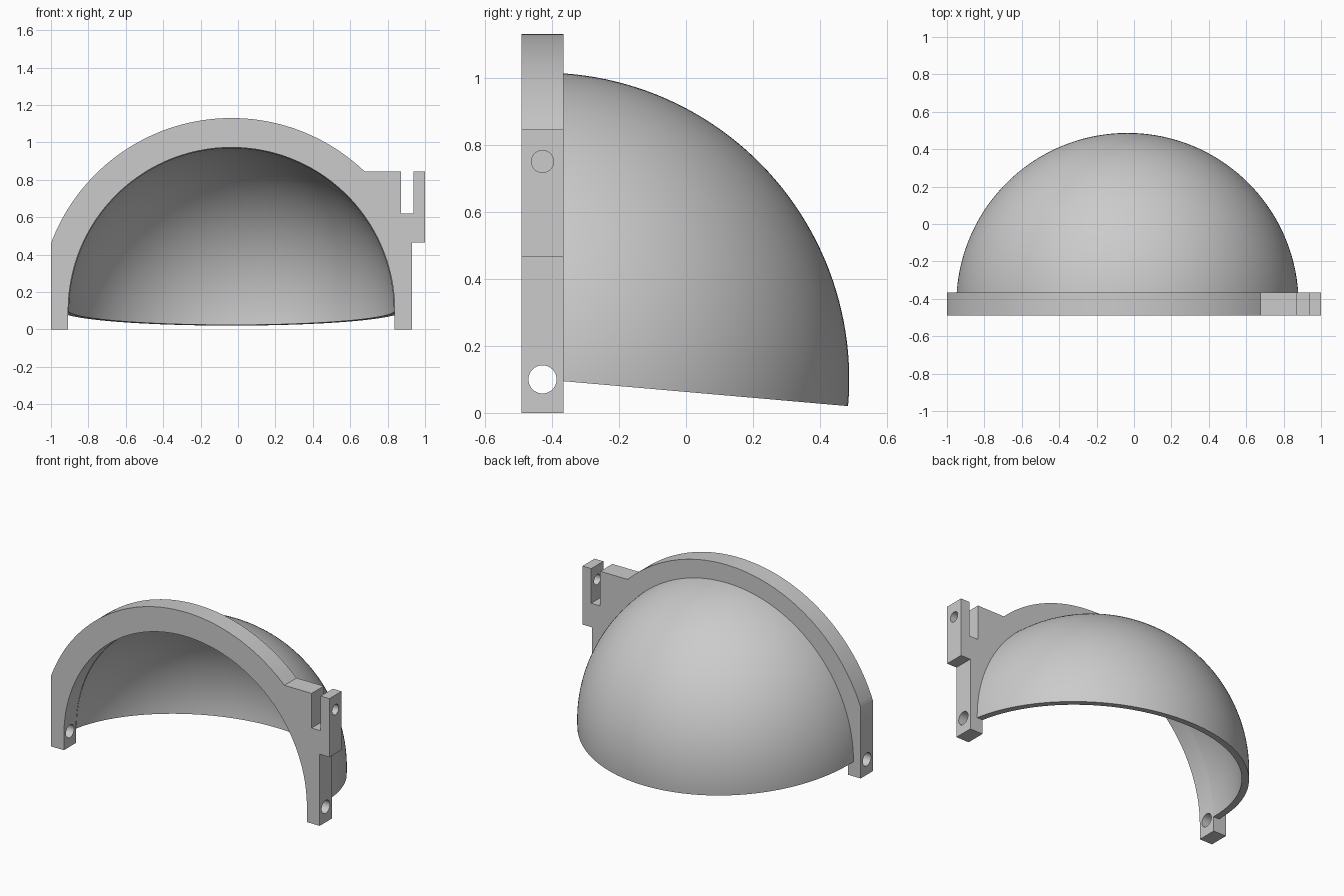
import bpy, bmesh
from math import sin, cos, asin, acos, pi, radians
from mathutils import Matrix, Vector

cube = bpy.data.objects.get("Cube")
if cube:
    bpy.data.objects.remove(cube, do_unlink=True)

CX, CY, CZ = -0.035, -0.428, 0.1      # centre of the dome
R_IN, R_OUT, R_RIM = 0.873, 0.915, 1.03
FRONT, BACK = -0.49, -0.365           # thickness of the frame

grey = bpy.data.materials.new("plain grey")
grey.use_nodes = True
grey.diffuse_color = (0.6, 0.6, 0.6, 1)
grey.node_tree.nodes["Principled BSDF"].inputs["Base Color"].default_value = (0.6, 0.6, 0.6, 1)


def make_object(name, bm):
    bmesh.ops.recalc_face_normals(bm, faces=bm.faces)
    mesh = bpy.data.meshes.new(name)
    bm.to_mesh(mesh)
    bm.free()
    mesh.materials.append(grey)
    obj = bpy.data.objects.new(name, mesh)
    bpy.context.collection.objects.link(obj)
    return obj


def activate(obj):
    bpy.ops.object.select_all(action='DESELECT')
    obj.select_set(True)
    bpy.context.view_layer.objects.active = obj


def smooth(obj):
    activate(obj)
    bpy.ops.object.shade_smooth_by_angle(angle=radians(30))


def arc(radius, start, end, steps):
    angles = [start + (end - start) * i / steps for i in range(steps + 1)]
    return [(CX + radius * cos(a), CZ + radius * sin(a)) for a in angles]


def drill(obj, x0, x1, z, radius):
    """Cut a round hole along x."""
    bm = bmesh.new()
    bmesh.ops.create_cone(bm, cap_ends=True, segments=40, radius1=radius, radius2=radius,
                          depth=x1 - x0,
                          matrix=Matrix.Translation(((x0 + x1) / 2, CY, z)) @ Matrix.Rotation(pi / 2, 4, 'Y'))
    cutter = make_object("hole_cutter", bm)
    cutter.hide_render = True
    mod = obj.modifiers.new("hole", 'BOOLEAN')
    mod.operation = 'DIFFERENCE'
    mod.solver = 'EXACT'
    mod.object = cutter
    activate(obj)
    bpy.ops.object.modifier_apply(modifier=mod.name)
    bpy.data.objects.remove(cutter, do_unlink=True)


# Arched frame with legs and the slotted clamp tab
TAB_TOP = 0.845
outline = [(-1, 0)]
outline += [(CX - R_IN, 0)] + arc(R_IN, pi, 0, 80) + [(CX + R_IN, 0)]
outline += [(0.93, 0), (0.93, 0.465), (1, 0.465), (1, TAB_TOP)]
outline += [(0.937, TAB_TOP), (0.937, 0.62), (0.872, 0.62), (0.872, TAB_TOP)]
outline += arc(R_RIM, asin((TAB_TOP - CZ) / R_RIM), acos((-1 - CX) / R_RIM), 70)

bm = bmesh.new()
face = bm.faces.new([bm.verts.new((x, FRONT, z)) for x, z in outline])
extruded = bmesh.ops.extrude_face_region(bm, geom=[face], use_keep_orig=True)
bmesh.ops.translate(bm, vec=(0, BACK - FRONT, 0),
                    verts=[v for v in extruded["geom"] if isinstance(v, bmesh.types.BMVert)])
frame = make_object("arched_frame", bm)
drill(frame, -1.2, 1.2, CZ, 0.042)    # pivot holes through both legs
drill(frame, 0.905, 1.1, 0.75, 0.033)  # screw hole through the tab
smooth(frame)

# Dome shell: a half ring swept about the x axis, starting on the tilted lower rim
SIDE, SWEEP = 96, 48
START, END = radians(-5), radians(90)
bm = bmesh.new()


def dome_sheet(radius):
    rows = []
    for j in range(SWEEP + 1):
        t = START + (END - START) * j / SWEEP
        rows.append([bm.verts.new((CX - radius * cos(pi * i / SIDE),
                                   CY + radius * sin(pi * i / SIDE) * cos(t),
                                   CZ + radius * sin(pi * i / SIDE) * sin(t)))
                     for i in range(SIDE + 1)])
    for a, b in zip(rows, rows[1:]):
        for i in range(SIDE):
            bm.faces.new((a[i], a[i + 1], b[i + 1], b[i]))
    return rows


outer, inner = dome_sheet(R_OUT), dome_sheet(R_IN)
for i in range(SIDE):
    bm.faces.new((outer[0][i], outer[0][i + 1], inner[0][i + 1], inner[0][i]))
bmesh.ops.remove_doubles(bm, verts=bm.verts, dist=1e-5)
bmesh.ops.bisect_plane(bm, geom=bm.verts[:] + bm.edges[:] + bm.faces[:], dist=1e-6,
                       plane_co=Vector((0, BACK - 0.001, 0)), plane_no=Vector((0, -1, 0)),
                       clear_outer=True)
dome = make_object("dome_shell", bm)
smooth(dome)
